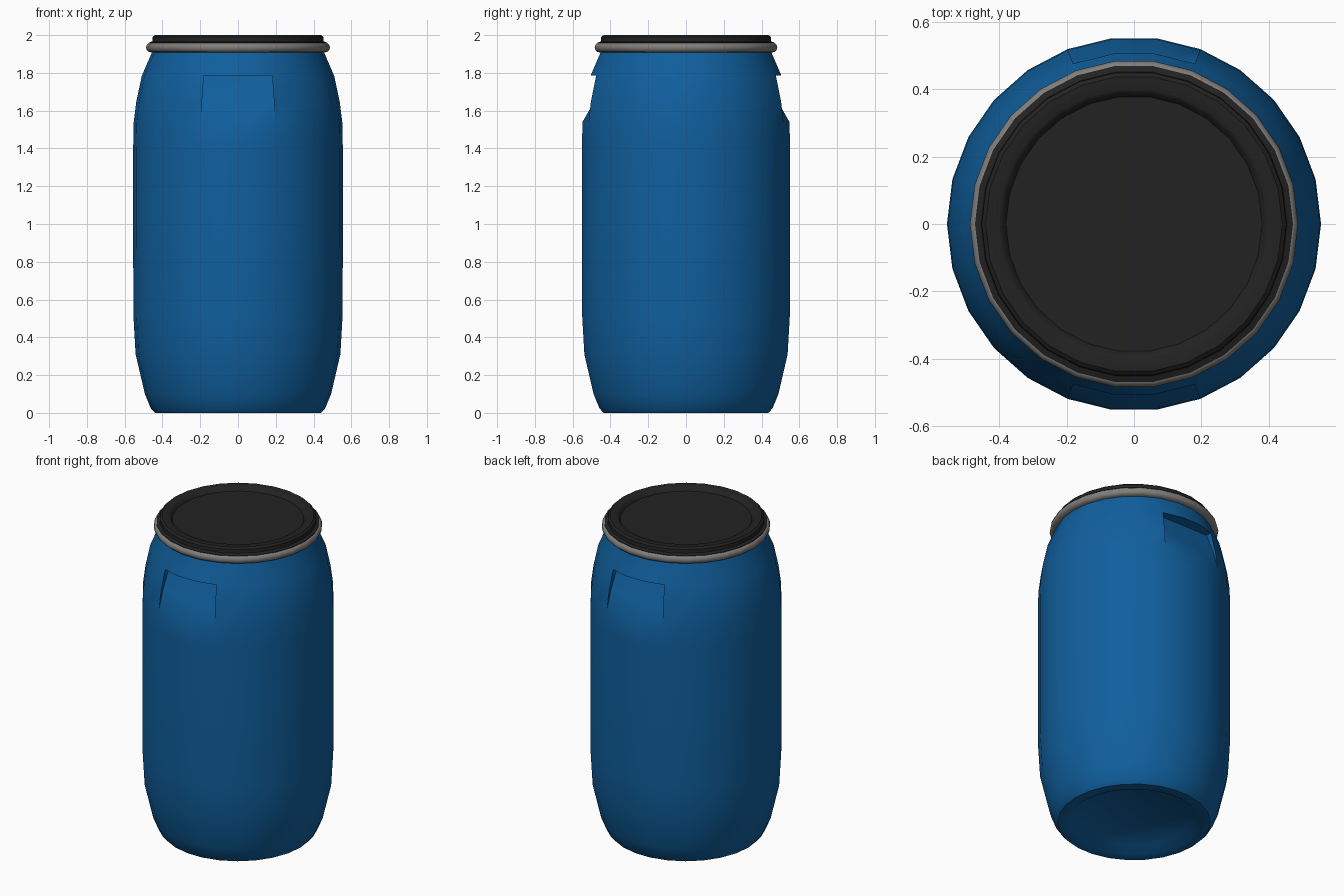
import bpy, bmesh, math

if "Cube" in bpy.data.objects:
    bpy.data.objects.remove(bpy.data.objects["Cube"])

N = 26  # sides of every round part


def material(name, color):
    m = bpy.data.materials.new(name)
    m.diffuse_color = (*color, 1)
    m.use_nodes = True
    m.node_tree.nodes["Principled BSDF"].inputs["Base Color"].default_value = m.diffuse_color
    return m


blue = material("blue plastic", (0.005, 0.115, 0.34))
black = material("black plastic", (0.016, 0.016, 0.016))
grey = material("grey metal", (0.22, 0.21, 0.2))


def lathe(bm, profile, closed=False):
    """Spin (radius, z) points; returns rings of verts and rows of faces."""
    rings = []
    for r, z in profile:
        if r == 0:
            rings.append([bm.verts.new((0, 0, z))] * N)
        else:
            rings.append([bm.verts.new((r * math.cos(2 * math.pi * i / N),
                                        r * math.sin(2 * math.pi * i / N), z))
                          for i in range(N)])
    rows = []
    for k in range(len(rings) if closed else len(rings) - 1):
        a, b = rings[k], rings[(k + 1) % len(rings)]
        row = []
        for i in range(N):
            j = (i + 1) % N
            corners = list(dict.fromkeys((a[i], a[j], b[j], b[i])))
            row.append(bm.faces.new(corners))
        rows.append(row)
    return rings, rows


def finish(bm, name, mat, angle=40):
    bmesh.ops.recalc_face_normals(bm, faces=bm.faces)
    me = bpy.data.meshes.new(name)
    bm.to_mesh(me)
    bm.free()
    me.materials.append(mat)
    ob = bpy.data.objects.new(name, me)
    bpy.context.collection.objects.link(ob)
    bpy.ops.object.select_all(action='DESELECT')
    ob.select_set(True)
    bpy.context.view_layer.objects.active = ob
    bpy.ops.object.shade_smooth_by_angle(angle=math.radians(angle))


# Barrel body with recessed base
bm = bmesh.new()
body = [(0, 0.04), (0.33, 0.04), (0.38, 0.0), (0.44, 0.0), (0.462, 0.025),
        (0.493, 0.1), (0.542, 0.31), (0.554, 0.52), (0.555, 0.96), (0.555, 1.4),
        (0.552, 1.54), (0.538, 1.65), (0.509, 1.785), (0.455, 1.91),
        (0.445, 1.95), (0, 1.95)]
rings, rows = lathe(bm, body)

# Hand grips: three columns of faces pushed in on the front and the back
low, mid, top = 10, 11, 12
for first, side in ((5, 1), (18, -1)):
    cols = range(first, first + 4)
    bmesh.ops.delete(bm, geom=[rows[r][c] for r in (low, mid) for c in cols[:3]],
                     context='FACES_ONLY')
    A, B, C = ([rings[r][c] for c in cols] for r in (low, mid, top))
    b = [bm.verts.new((v.co.x, side * 0.485, v.co.z)) for v in B]
    c = [bm.verts.new((v.co.x, side * 0.435, v.co.z)) for v in C]
    for i in range(3):
        bm.faces.new((A[i], A[i + 1], b[i + 1], b[i]))
        bm.faces.new((b[i], b[i + 1], c[i + 1], c[i]))
        bm.faces.new((c[i], c[i + 1], C[i + 1], C[i]))
    for e in (0, 3):
        bm.faces.new((A[e], B[e], b[e]))
        bm.faces.new((B[e], C[e], c[e], b[e]))
loose = [e for e in bm.edges if not e.link_faces]
bmesh.ops.delete(bm, geom=loose, context='EDGES')
loose = [v for v in bm.verts if not v.link_faces]
bmesh.ops.delete(bm, geom=loose, context='VERTS')
finish(bm, "barrel_body", blue)

# Lid with raised rim
bm = bmesh.new()
lathe(bm, [(0, 1.975), (0.38, 1.975), (0.392, 1.995), (0.402, 2.0), (0.44, 2.0),
           (0.452, 1.99), (0.454, 1.967), (0.472, 1.96), (0.472, 1.925),
           (0, 1.925)])
finish(bm, "lid", black)

# Metal clamping ring
bm = bmesh.new()
lathe(bm, [(0.45, 1.908), (0.472, 1.91), (0.483, 1.92), (0.487, 1.934),
           (0.483, 1.948), (0.473, 1.957), (0.45, 1.957)], closed=True)
finish(bm, "clamp_ring", grey, 50)
